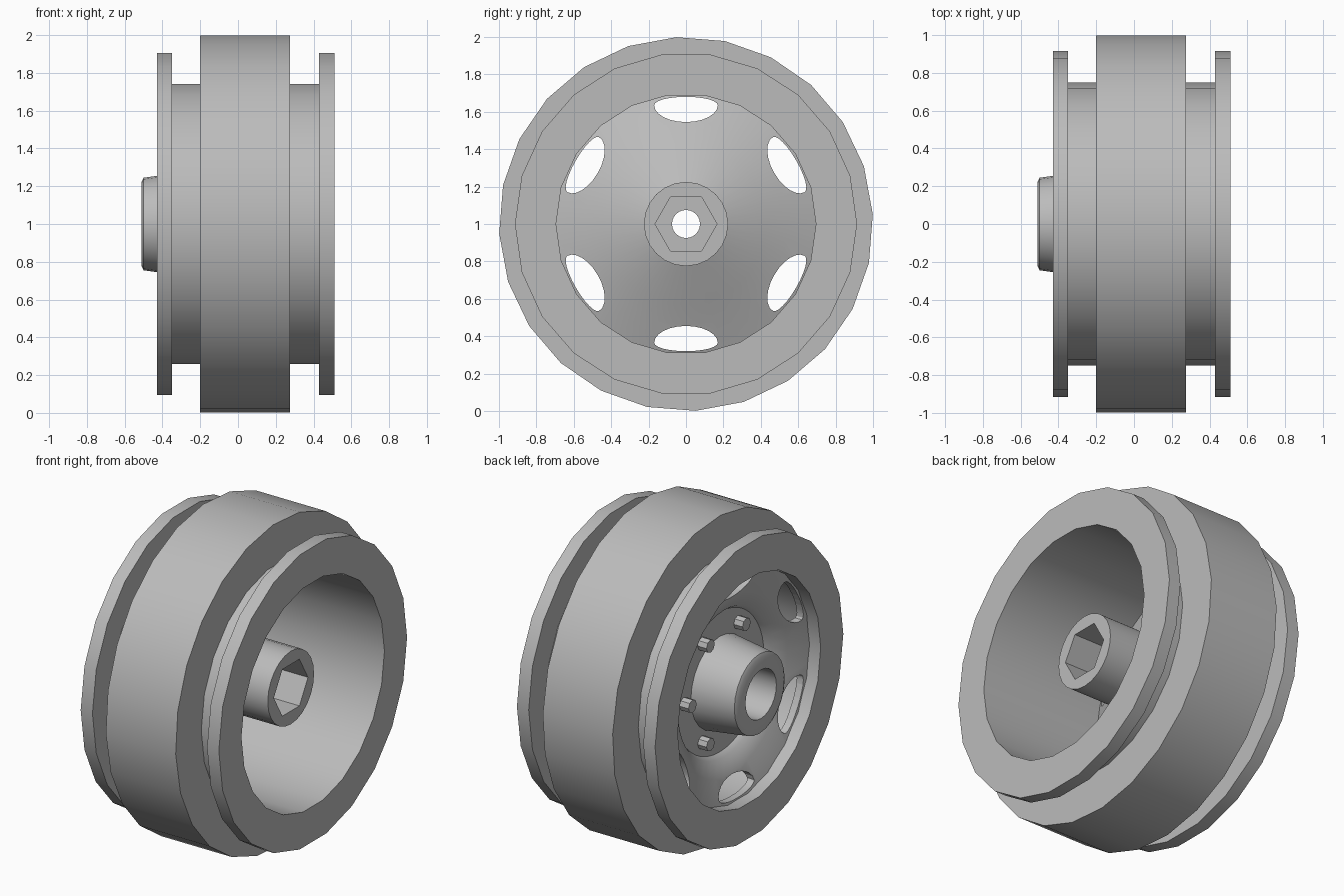
import bpy, bmesh, math
from mathutils import Vector

cube = bpy.data.objects.get("Cube")
if cube:
    bpy.data.objects.remove(cube, do_unlink=True)

metal = bpy.data.materials.new("light_grey")
metal.use_nodes = True
grey = (0.5, 0.5, 0.5, 1)
metal.diffuse_color = grey
metal.node_tree.nodes["Principled BSDF"].inputs["Base Color"].default_value = grey
CENTRE = Vector((0, 0, 1))


def finish(name, bm, smooth=True):
    bmesh.ops.recalc_face_normals(bm, faces=bm.faces)
    mesh = bpy.data.meshes.new(name)
    bm.to_mesh(mesh)
    bm.free()
    obj = bpy.data.objects.new(name, mesh)
    obj.location = CENTRE
    bpy.context.collection.objects.link(obj)
    mesh.materials.append(metal)
    if smooth:
        shade(obj)
    return obj


def shade(obj):
    bpy.ops.object.select_all(action='DESELECT')
    obj.select_set(True)
    bpy.context.view_layer.objects.active = obj
    bpy.ops.object.shade_smooth_by_angle(angle=math.radians(32))


def lathe(name, profile, sides, offset=0):
    """Spin a closed (x, radius) outline around the x axis."""
    bm = bmesh.new()
    rings = []
    for i in range(sides):
        a = math.radians(offset) + math.tau * i / sides
        rings.append([bm.verts.new((x, r * math.cos(a), r * math.sin(a)))
                      for x, r in profile])
    n = len(profile)
    for i in range(sides):
        p, q = rings[i], rings[(i + 1) % sides]
        for j in range(n):
            k = (j + 1) % n
            bm.faces.new((p[j], p[k], q[k], q[j]))
    return finish(name, bm)


def prism(bm, outline, x0, x1):
    """Extrude a (y, z) outline along x."""
    a = [bm.verts.new((x0, y, z)) for y, z in outline]
    b = [bm.verts.new((x1, y, z)) for y, z in outline]
    bm.faces.new(a)
    bm.faces.new(b)
    n = len(outline)
    for i in range(n):
        j = (i + 1) % n
        bm.faces.new((a[i], a[j], b[j], b[i]))


def cut(obj, bm):
    """Subtract a cutter and bake the result."""
    cutter = finish("cutter", bm, False)
    cutter.hide_render = True
    mod = obj.modifiers.new("cut", 'BOOLEAN')
    mod.operation = 'DIFFERENCE'
    mod.solver = 'EXACT'
    mod.object = cutter
    bpy.context.view_layer.update()
    deps = bpy.context.evaluated_depsgraph_get()
    baked = bpy.data.meshes.new_from_object(obj.evaluated_get(deps))
    obj.modifiers.clear()
    obj.data = baked
    bpy.data.objects.remove(cutter, do_unlink=True)
    shade(obj)


def ngon(cy, cz, r, sides):
    return [(cy + r * math.cos(math.tau * i / sides),
             cz + r * math.sin(math.tau * i / sides)) for i in range(sides)]


# Tyre band and flanged rim
lathe("tyre", [(-0.2, 0.72), (-0.2, 1), (0.275, 1), (0.275, 0.72)], 24, 3)
lathe("rim", [(-0.43, 0.695), (-0.43, 0.915), (-0.35, 0.915), (-0.35, 0.75),
              (0.43, 0.75), (0.43, 0.915), (0.51, 0.915), (0.51, 0.695)], 22)

# Conical wheel disc with six rounded openings
disc = lathe("wheel_disc", [(-0.23, 0.2), (-0.23, 0.43), (-0.26, 0.45),
                            (-0.31, 0.54), (-0.36, 0.715), (-0.32, 0.715),
                            (-0.25, 0.54), (-0.2, 0.43), (-0.1, 0.2)], 44)
bm = bmesh.new()
for k in range(6):
    turn = math.tau * (k + 0.5) / 6
    outline = []
    for i in range(24):
        t = math.tau * i / 24
        radial = 0.635 + math.sin(t) * (0.045 if math.sin(t) > 0 else 0.09)
        side = 0.17 * math.cos(t)
        outline.append((radial * math.cos(turn) - side * math.sin(turn),
                        radial * math.sin(turn) + side * math.cos(turn)))
    prism(bm, outline, -0.6, 0.2)
cut(disc, bm)

# Hub with round bore on one end and a hexagonal socket on the other
hub = lathe("hub", [(-0.51, 0.15), (-0.51, 0.225), (-0.5, 0.245), (-0.43, 0.255),
                    (-0.2, 0.285), (-0.14, 0.225), (0.36, 0.225), (0.36, 0.075),
                    (-0.1, 0.075), (-0.1, 0.15)], 24)
bm = bmesh.new()
prism(bm, ngon(0, 0, 0.166, 6), 0.1, 0.6)
cut(hub, bm)

# Ring of bolts around the hub
for k in range(6):
    a = math.tau * k / 6
    bm = bmesh.new()
    prism(bm, ngon(0.35 * math.cos(a), 0.35 * math.sin(a), 0.04, 8), -0.29, -0.21)
    finish("bolt_%d" % (k + 1), bm)
